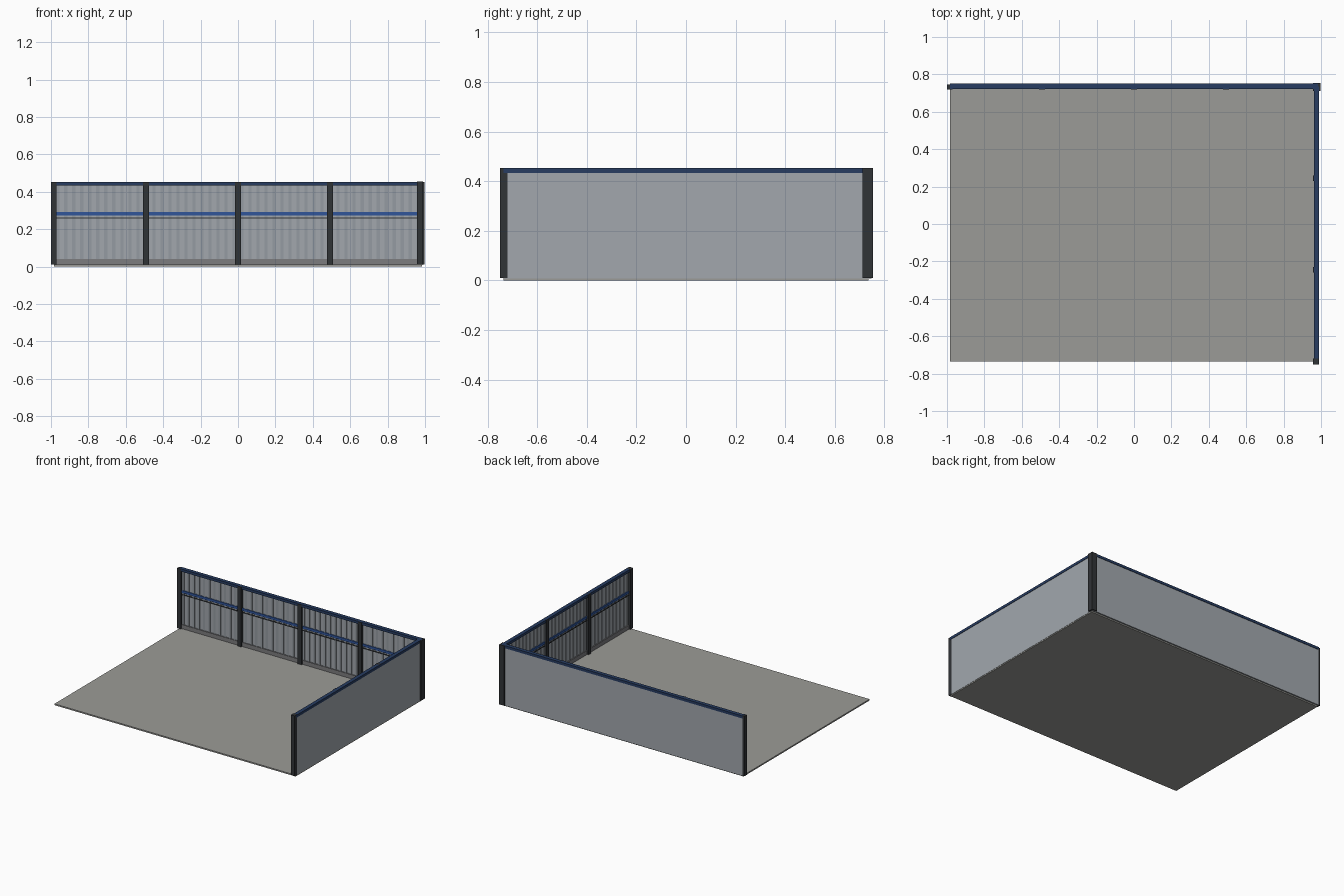
import bpy

if "Cube" in bpy.data.objects:
    bpy.data.objects.remove(bpy.data.objects["Cube"])


def mat(name, r, g, b):
    m = bpy.data.materials.new(name)
    m.diffuse_color = (r, g, b, 1)
    m.use_nodes = True
    m.node_tree.nodes["Principled BSDF"].inputs["Base Color"].default_value = m.diffuse_color
    return m


FLOOR = mat("concrete", 0.33, 0.33, 0.31)
PANEL = mat("panel_grey", 0.36, 0.39, 0.42)
RIB = mat("rib_grey", 0.30, 0.33, 0.36)
DARK = mat("dark_steel", 0.03, 0.033, 0.037)
NAVY = mat("navy", 0.02, 0.045, 0.12)
BLUE = mat("blue", 0.03, 0.09, 0.32)
BASE = mat("base_grey", 0.2, 0.2, 0.21)


def box(name, x, y, z, material):
    """Box from (min, max) pairs."""
    bpy.ops.mesh.primitive_cube_add(size=1)
    o = bpy.context.object
    o.name = name
    o.location = [(a[0] + a[1]) / 2 for a in (x, y, z)]
    o.scale = [a[1] - a[0] for a in (x, y, z)]
    o.data.materials.append(material)
    bpy.ops.object.transform_apply(location=True, rotation=False, scale=True)
    return o


def wall(side, place, start, end, posts, outer):
    """Wall running start..end; depth is measured inward from the outer line."""
    def part(name, a, b, d0, d1, z0, z1, m):
        across = (outer - d1, outer - d0)
        x, y = ((a, b), across) if place == "x" else (across, (a, b))
        return box(f"{side}_{name}", x, y, (z0, z1), m)

    part("panel", start, end, 0.003, 0.013, 0.008, 0.445, PANEL)
    part("top_rail", start, end, 0.0, 0.028, 0.434, 0.453, NAVY)
    part("base_plate", start, end, 0.013, 0.021, 0.01, 0.04, BASE)
    part("blue_stripe", start, end, 0.013, 0.021, 0.274, 0.292, BLUE)
    part("thin_trim", start, end, 0.013, 0.019, 0.256, 0.263, DARK)
    for p in posts:
        part("post", p - 0.015, p + 0.015, 0.005, 0.032, 0.01, 0.453, DARK)
    # vertical ribs of the cladding, as one repeated strip
    n = round((end - start) / 0.0425)
    step = (end - start) / n
    rib = part("ribs", start + step * 0.3, start + step * 0.7,
               0.013, 0.017, 0.04, 0.434, RIB)
    arr = rib.modifiers.new("repeat", "ARRAY")
    arr.count = n
    arr.use_relative_offset = False
    arr.use_constant_offset = True
    arr.constant_offset_displace = (step, 0, 0) if place == "x" else (0, step, 0)


# floor slab
box("floor", (-0.985, 0.985), (-0.735, 0.735), (0, 0.01), FLOOR)

# back and right walls
wall("back", "x", -0.985, 0.985, (-0.985, -0.492, 0.0, 0.492), 0.75)
wall("right", "y", -0.735, 0.735, (-0.735, -0.245, 0.245), 0.99)

# corner post, seen from outside
box("corner_post", (0.957, 0.998), (0.712, 0.754), (0.01, 0.4525), DARK)
# end post at the open end of the right wall
box("end_post", (0.957, 0.988), (-0.75, -0.72), (0.01, 0.4535), DARK)
